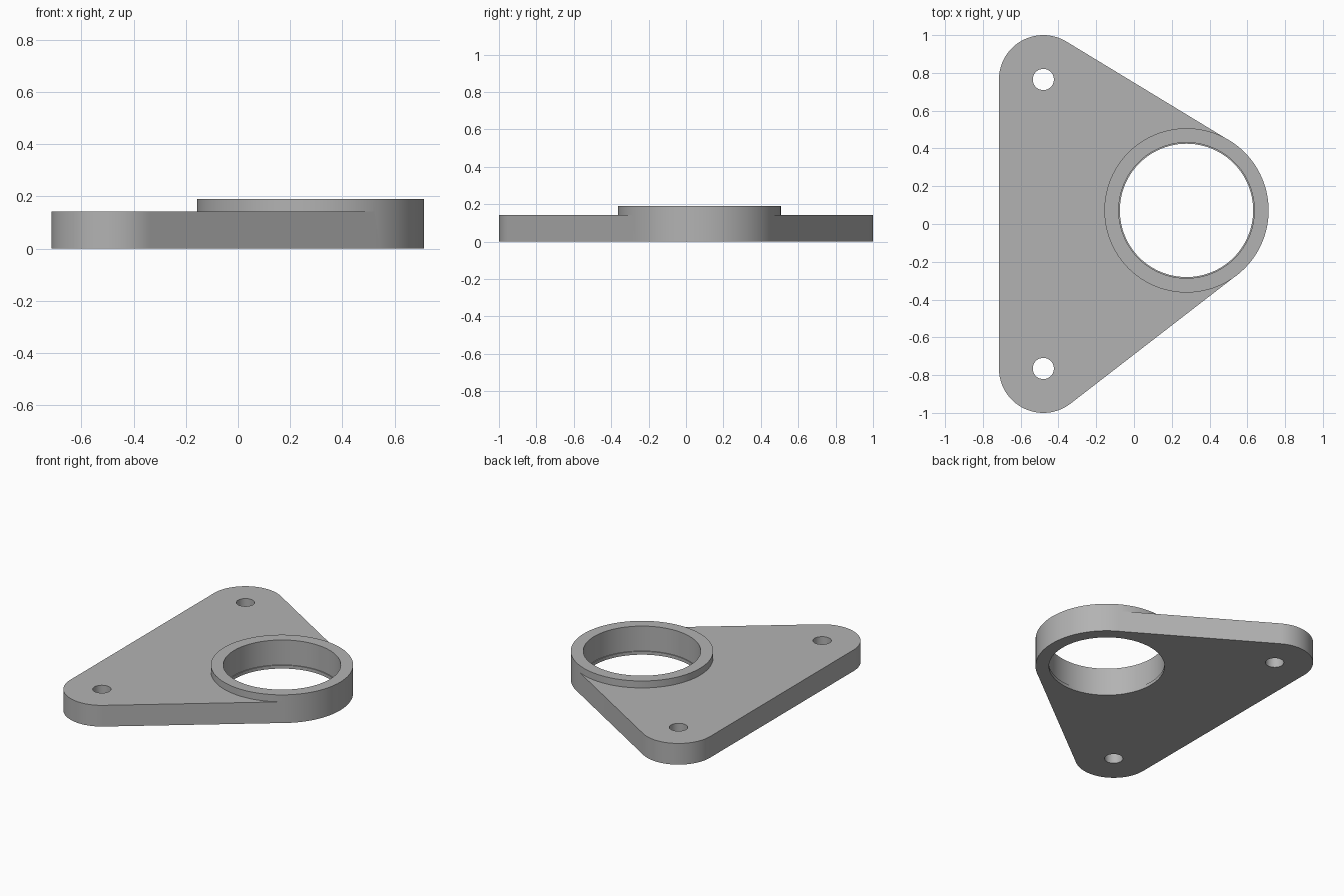
import bpy
import bmesh
from math import acos, atan2, cos, hypot, pi, sin, tau

old = bpy.data.objects.get("Cube")
if old:
    bpy.data.objects.remove(old, do_unlink=True)

PLATE_H, BOSS_H, LIP_H = 0.143, 0.19, 0.022
BOSS = (0.278, 0.072, 0.435)
LOBES = [(-0.48, 0.765, 0.235), (-0.48, -0.765, 0.235)]

grey = bpy.data.materials.new("plain grey")
grey.use_nodes = True
colour = (0.45, 0.45, 0.45, 1)
grey.diffuse_color = colour
grey.node_tree.nodes["Principled BSDF"].inputs["Base Color"].default_value = colour


def prism(name, points, z0, z1):
    """Extrude a closed counter-clockwise outline from z0 to z1."""
    bm = bmesh.new()
    base = bm.faces.new([bm.verts.new((x, y, z0)) for x, y in points])
    top = bmesh.ops.extrude_face_region(bm, geom=[base], use_keep_orig=True)["geom"]
    for v in top:
        if isinstance(v, bmesh.types.BMVert):
            v.co.z = z1
    bmesh.ops.recalc_face_normals(bm, faces=bm.faces)
    mesh = bpy.data.meshes.new(name)
    bm.to_mesh(mesh)
    bm.free()
    mesh.materials.append(grey)
    obj = bpy.data.objects.new(name, mesh)
    bpy.context.collection.objects.link(obj)
    return obj


def arc(x, y, r, a0, a1, steps):
    return [(x + r * cos(a0 + (a1 - a0) * i / steps),
             y + r * sin(a0 + (a1 - a0) * i / steps)) for i in range(steps + 1)]


def circle(x, y, r, steps=96):
    return arc(x, y, r, 0, tau, steps)[:-1]


def belt(circles):
    """Outline of a taut belt round the circles, listed counter-clockwise."""
    n = len(circles)
    normals = []
    for i, (x, y, r) in enumerate(circles):
        x2, y2, r2 = circles[(i + 1) % n]
        normals.append(atan2(y2 - y, x2 - x) - acos((r - r2) / hypot(x2 - x, y2 - y)))
    points = []
    for i, c in enumerate(circles):
        start = normals[i - 1]
        points += arc(*c, start, start + (normals[i] - start) % tau, 36)
    return points


def combine(obj, other, operation):
    mod = obj.modifiers.new(other.name, "BOOLEAN")
    mod.operation = operation
    mod.solver = "EXACT"
    mod.object = other
    other.hide_render = True
    other.hide_set(True)


# Mounting plate with rounded corners, joined to the round boss
bx, by, br = BOSS
plate = prism("mounting_plate", belt([(bx, by, br - 0.001)] + LOBES), 0, PLATE_H)
helpers = [prism("bearing_boss", circle(*BOSS), 0, BOSS_H)]
combine(plate, helpers[0], "UNION")

# Bore with a narrow retaining lip at the bottom, and two bolt holes
cutters = [prism("bore_cutter", circle(bx, by, 0.359), LIP_H, 1),
           prism("lip_cutter", circle(bx, by, 0.353), -1, 1)]
for side, (x, y, r) in zip(("back", "front"), LOBES):
    cutters.append(prism(side + "_bolt_cutter", circle(x, y, 0.056, 48), -1, 1))
for cutter in cutters:
    combine(plate, cutter, "DIFFERENCE")

# Apply the cuts, drop the helpers and smooth the round walls
bpy.ops.object.select_all(action="DESELECT")
plate.select_set(True)
bpy.context.view_layer.objects.active = plate
bpy.ops.object.convert(target="MESH")
for helper in helpers + cutters:
    bpy.data.objects.remove(helper, do_unlink=True)
bpy.ops.object.shade_smooth_by_angle(angle=pi / 6)
